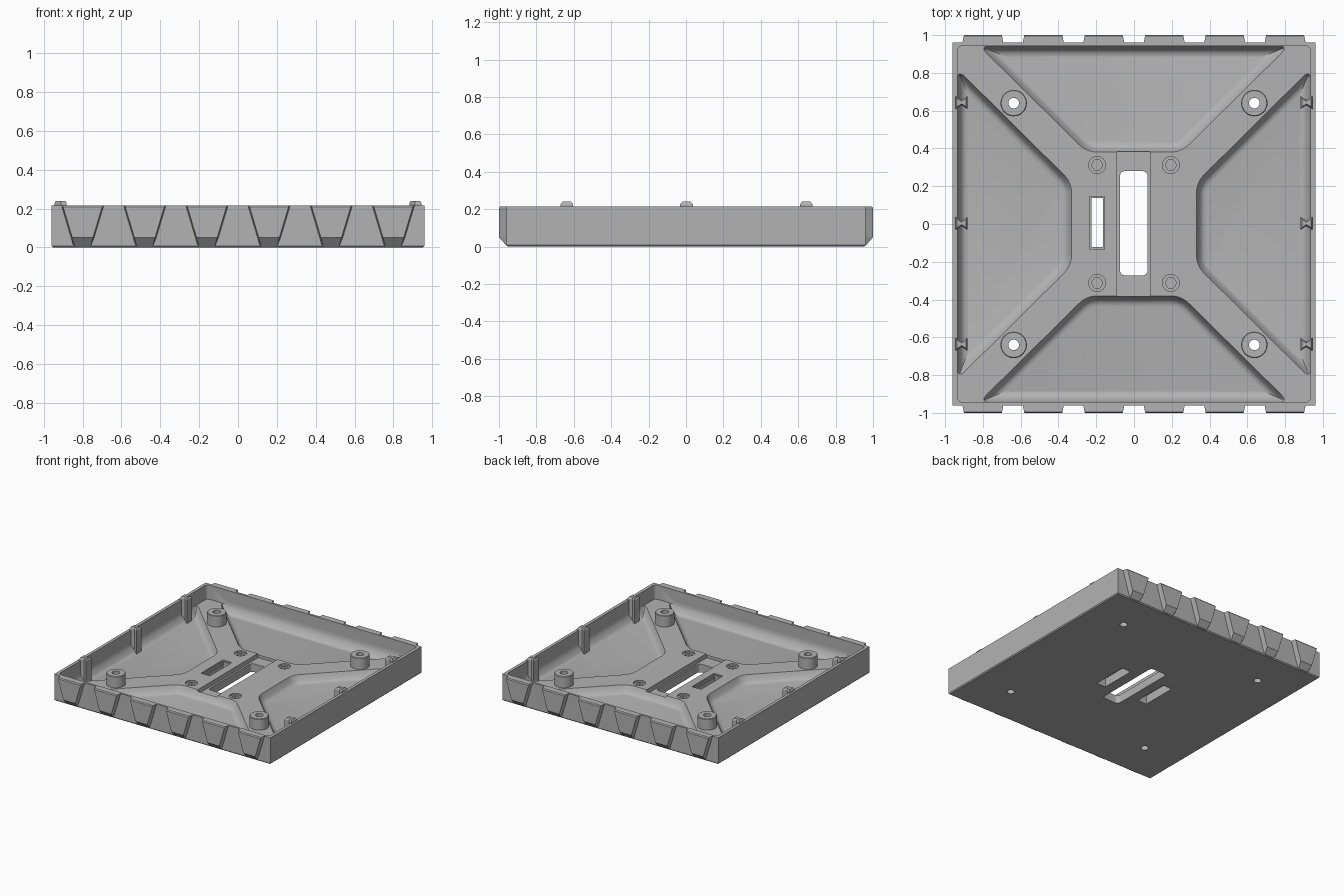
import bpy, bmesh, math
from mathutils import Vector

default = bpy.data.objects.get("Cube")
if default:
    bpy.data.objects.remove(default, do_unlink=True)

grey = bpy.data.materials.new("mid_grey")
grey.use_nodes = True
tone = (0.45, 0.45, 0.45, 1)
grey.diffuse_color = tone
grey.node_tree.nodes["Principled BSDF"].inputs["Base Color"].default_value = tone


def rect(x0, x1, y0, y1):
    return [(x0, y0), (x1, y0), (x1, y1), (x0, y1)]


def circle(x, y, r, n=32):
    return [(x + r * math.cos(2 * math.pi * i / n), y + r * math.sin(2 * math.pi * i / n))
            for i in range(n)]


def rounded(points, r, steps=6):
    """Replace each corner by a short quadratic curve."""
    out = []
    for i, p in enumerate(points):
        p = Vector(p)
        a = p + (Vector(points[i - 1]) - p).normalized() * r
        b = p + (Vector(points[(i + 1) % len(points)]) - p).normalized() * r
        for k in range(steps + 1):
            t = k / steps
            out.append(tuple(a * (1 - t) ** 2 + p * 2 * t * (1 - t) + b * t * t))
    return out


def inset(points, d):
    """Move a counter-clockwise outline inwards by d."""
    out = []
    for i, p in enumerate(points):
        p = Vector(p)
        e = (p - Vector(points[i - 1])).normalized()
        f = (Vector(points[(i + 1) % len(points)]) - p).normalized()
        n, m = Vector((-e.y, e.x)), Vector((-f.y, f.x))
        out.append(p + (n + m) * (d / (1 + n.dot(m))))
    return out


def loft(name, outline, layers):
    """Solid through (inset, height) layers, listed from bottom to top."""
    bm = bmesh.new()
    rings = [[bm.verts.new((q[0], q[1], z)) for q in inset(outline, d)] for d, z in layers]
    bm.faces.new(rings[0][::-1])
    bm.faces.new(rings[-1])
    n = len(outline)
    for low, high in zip(rings, rings[1:]):
        for i in range(n):
            j = (i + 1) % n
            bm.faces.new((low[i], low[j], high[j], high[i]))
    bmesh.ops.recalc_face_normals(bm, faces=bm.faces)
    mesh = bpy.data.meshes.new(name)
    bm.to_mesh(mesh)
    bm.free()
    mesh.materials.append(grey)
    obj = bpy.data.objects.new(name, mesh)
    bpy.context.collection.objects.link(obj)
    return obj


def combine(target, tool, operation="DIFFERENCE"):
    tool.hide_render = True
    mod = target.modifiers.new("combine", "BOOLEAN")
    mod.operation, mod.solver, mod.object = operation, "EXACT", tool
    bpy.context.view_layer.objects.active = target
    bpy.ops.object.modifier_apply(modifier=mod.name)
    bpy.data.objects.remove(tool, do_unlink=True)


def cut(target, outline, z0, z1):
    combine(target, loft("cutter", outline, [(0, z0), (0, z1)]))


TOP, DECK, FLOOR = 0.215, 0.10, 0.04

# Tray shell: solid block hollowed down to the deck level
tray = loft("tray", rect(-0.96, 0.96, -0.96, 0.96), [(0.008, 0), (0, 0.008), (0, TOP)])
cut(tray, rounded(rect(-0.935, 0.935, -0.943, 0.943), 0.03), DECK, 0.4)

# Four filleted pockets that leave the cross-shaped ribs and centre platform
back = [(-0.25, 0.38), (0.25, 0.38), (0.82, 0.943), (-0.82, 0.943)]
side = [(0.33, -0.22), (0.935, -0.82), (0.935, 0.82), (0.33, 0.22)]
profile = [(0.055, FLOOR), (0.036, 0.044), (0.023, 0.055), (0.008, 0.083), (0, DECK), (0, 0.13)]
for shape in (back, side):
    for s in (1, -1):
        combine(tray, loft("pocket", rounded([(s * x, s * y) for x, y in shape], 0.06), profile))

# Screw bosses on the ribs
for sx in (-1, 1):
    for sy in (-1, 1):
        x, y = sx * 0.637, sy * 0.64
        boss = loft("boss", circle(x, y, 0.07), [(0, 0.05), (0, 0.186), (0.004, 0.19)])
        combine(tray, boss, "UNION")
        cut(tray, circle(x, y, 0.028), -0.1, 0.3)
        # Small blind holes in the platform
        hx, hy = sx * 0.195, sy * 0.312
        cut(tray, circle(hx, hy, 0.045), 0.088, 0.2)
        cut(tray, circle(hx, hy, 0.03, 6), 0.045, 0.2)

# Central channel with its long slot
cut(tray, rect(-0.09, 0.085, -0.385, 0.385), 0.065, 0.2)
cut(tray, rounded(rect(-0.075, 0.072, -0.272, 0.28), 0.03), -0.1, 0.2)

# Twin recesses underneath, the left-hand one opening through the platform
for x in (-0.195, 0.195):
    cut(tray, rect(x - 0.04, x + 0.04, -0.14, 0.145), -0.1, 0.07)
cut(tray, rect(-0.235, -0.155, -0.135, 0.145), 0.09, 0.2)
cut(tray, rect(-0.225, -0.165, -0.122, 0.138), 0.02, 0.2)


def tooth(x, s):
    """Tapered grip block on the front or back wall with a sloping foot."""
    bm = bmesh.new()
    rings = []
    for half, z, depth in ((0.045, 0.006, 0.962), (0.057, 0.05, 1.0),
                           (0.104, 0.207, 1.0), (0.106, TOP, 0.994)):
        rings.append([bm.verts.new((x + a, s * y, z)) for a, y in
                      ((-half - 0.004, 0.95), (half + 0.004, 0.95), (half - 0.004, depth), (-half + 0.004, depth))])
    bm.faces.new(rings[0])
    bm.faces.new(rings[-1])
    for low, high in zip(rings, rings[1:]):
        for i in range(4):
            bm.faces.new((low[i], low[i - 1], high[i - 1], high[i]))
    bmesh.ops.recalc_face_normals(bm, faces=bm.faces)
    mesh = bpy.data.meshes.new("grip_tooth")
    bm.to_mesh(mesh)
    bm.free()
    mesh.materials.append(grey)
    bpy.context.collection.objects.link(bpy.data.objects.new("grip_tooth", mesh))


for s in (-1, 1):
    for i in range(6):
        tooth(-0.8 + 0.32 * i, s)

# Dovetail posts standing along the side walls
dovetail = [(0.945, -0.034), (0.945, 0.034), (0.912, 0.015), (0.882, 0.034), (0.882, -0.034), (0.912, -0.015)]
for s in (-1, 1):
    for y in (-0.637, 0.003, 0.643):
        outline = [(s * px, y + s * py) for px, py in dovetail]
        loft("wall_post", outline, [(0, 0.035), (0, 0.226), (0.007, 0.24)])

# Smooth the fillets and round parts, keep hard edges crisp
bpy.ops.object.select_all(action="DESELECT")
tray.select_set(True)
bpy.context.view_layer.objects.active = tray
bpy.ops.object.shade_smooth_by_angle(angle=math.radians(32))
